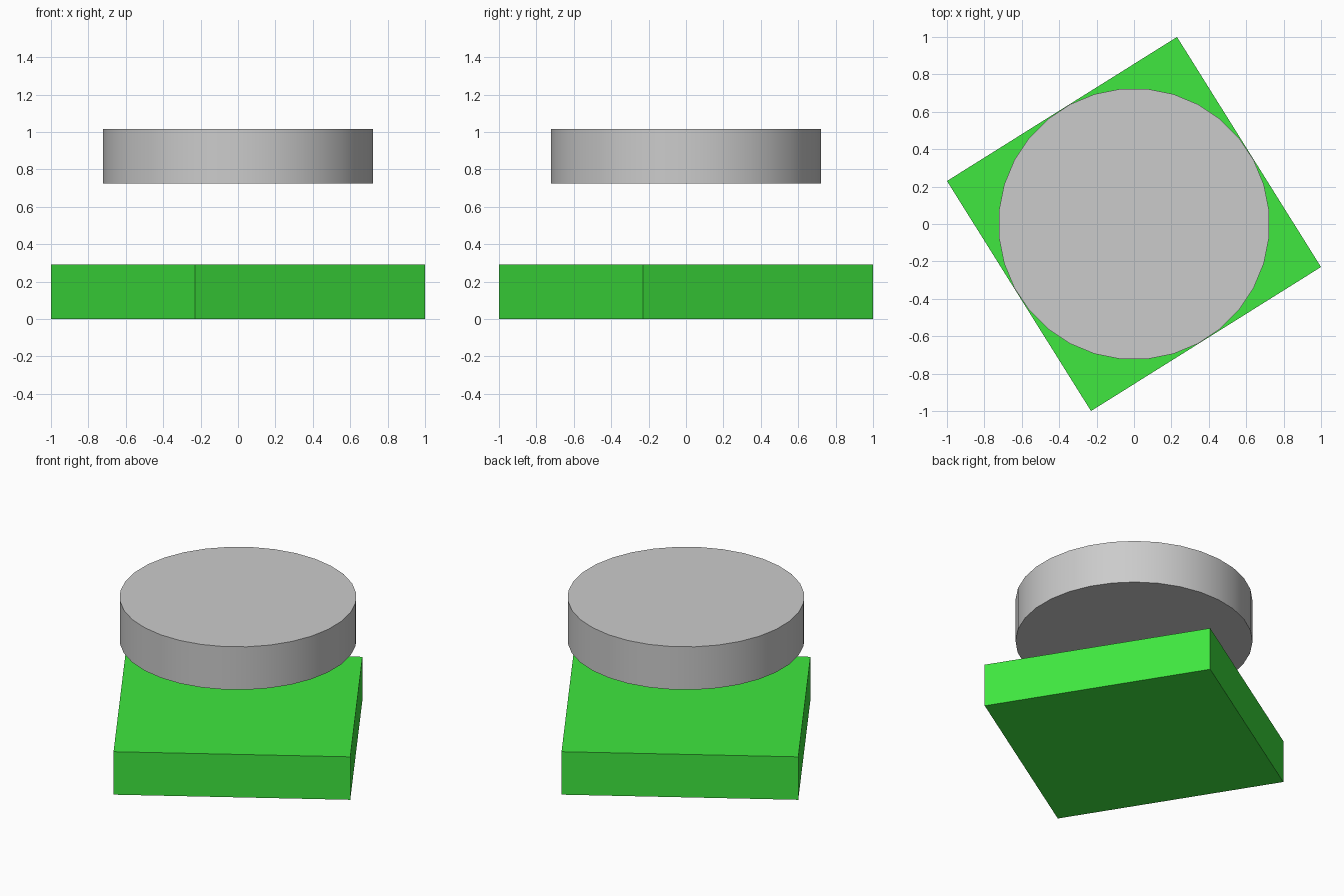
import bpy
from math import radians

if "Cube" in bpy.data.objects:
    bpy.data.objects.remove(bpy.data.objects["Cube"])

SIDE = 1.451           # plate width and disc diameter
THICK = 0.2 * SIDE

# Square green base plate, turned about the vertical axis
bpy.ops.mesh.primitive_cube_add(size=1, location=(0, 0, THICK / 2))
plate = bpy.context.object
plate.name = "base_plate"
plate.scale = (SIDE, SIDE, THICK)
plate.rotation_euler.z = radians(32.05)
green = bpy.data.materials.new("green")
green.diffuse_color = (0.05, 0.8, 0.05, 1)
green.use_nodes = True
green.node_tree.nodes["Principled BSDF"].inputs["Base Color"].default_value = green.diffuse_color
plate.data.materials.append(green)

# Grey round disc floating above the plate
bpy.ops.mesh.primitive_cylinder_add(
    vertices=32, radius=SIDE / 2, depth=THICK,
    location=(0, 0, THICK / 2 + SIDE / 2),
    rotation=(0, 0, radians(5.625)))
disc = bpy.context.object
disc.name = "round_disc"
bpy.ops.object.shade_smooth_by_angle(angle=radians(30))
